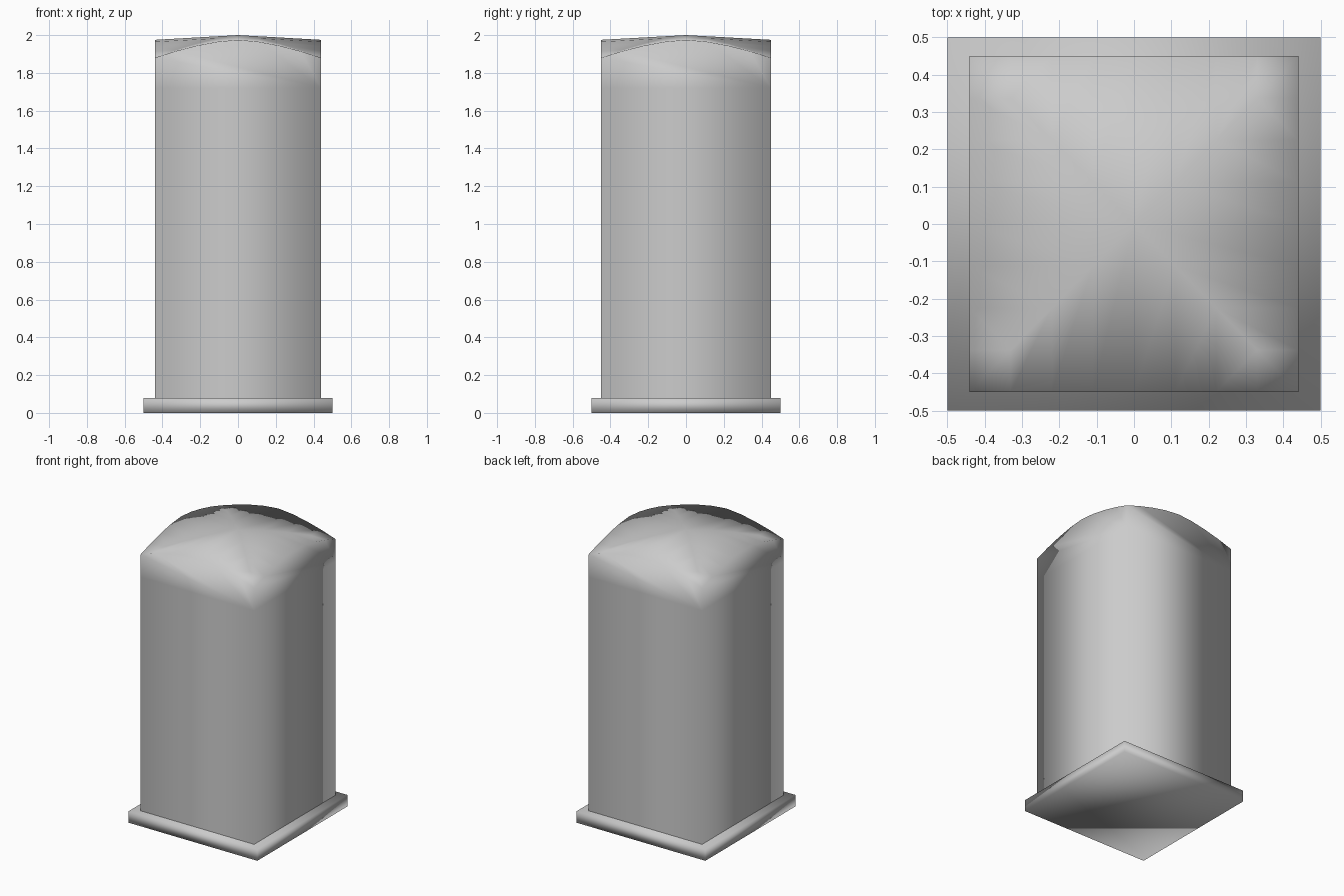
import bpy
import bmesh

cube = bpy.data.objects.get("Cube")
if cube:
    bpy.data.objects.remove(cube, do_unlink=True)

HALF_X, HALF_Y = 0.44, 0.45
FLOOR, SPRING = 0.08, 1.72
STEPS = 4

grey = bpy.data.materials.new("plain_grey")
grey.use_nodes = True
colour = (0.6, 0.6, 0.6, 1)
grey.diffuse_color = colour
grey.node_tree.nodes["Principled BSDF"].inputs["Base Color"].default_value = colour


def make_object(name, bm):
    bmesh.ops.remove_doubles(bm, verts=bm.verts, dist=0.0005)
    bmesh.ops.recalc_face_normals(bm, faces=bm.faces)
    for face in bm.faces:
        face.smooth = True
    mesh = bpy.data.meshes.new(name)
    bm.to_mesh(mesh)
    bm.free()
    mesh.materials.append(grey)
    obj = bpy.data.objects.new(name, mesh)
    bpy.context.collection.objects.link(obj)
    return obj


# Square base slab
bm = bmesh.new()
bmesh.ops.create_cube(bm, size=1)
for v in bm.verts:
    v.co.z = (v.co.z + 0.5) * FLOOR
make_object("base_slab", bm)


def turn(u, v, z, quarter):
    """Place a point of the front side on one of the four sides."""
    for _ in range(quarter):
        u, v = -v, u
    return (u * HALF_X, v * HALF_Y, z)


# Body with four arched walls and a groin-vaulted roof
bm = bmesh.new()
params = [i / STEPS for i in range(-STEPS, STEPS + 1)]
for q in range(4):
    def vert(u, v, z):
        return bm.verts.new(turn(u, v, z, q))

    def arch(t):
        return 1.975 - 0.095 * abs(t) ** 1.6

    def groin(t):
        return 2.0 - 0.12 * abs(t) ** 1.4

    # Straight wall, then its arched top
    bm.faces.new([vert(-1, -1, FLOOR), vert(1, -1, FLOOR),
                  vert(1, -1, SPRING), vert(-1, -1, SPRING)])
    bm.faces.new([vert(-1, -1, SPRING), vert(1, -1, SPRING)]
                 + [vert(t, -1, arch(t)) for t in reversed(params)])

    # Vault strips from the arch back to the diagonal groins
    for a, b in zip(params, params[1:]):
        rim = [(a, -1, arch(a)), (b, -1, arch(b))]
        back = [(b, -abs(b), groin(b)), (a, -abs(a), groin(a))]
        points = [p for p in rim + back]
        unique = [p for i, p in enumerate(points) if p not in points[:i]]
        bm.faces.new([vert(*p) for p in unique])
make_object("arched_body", bm)
